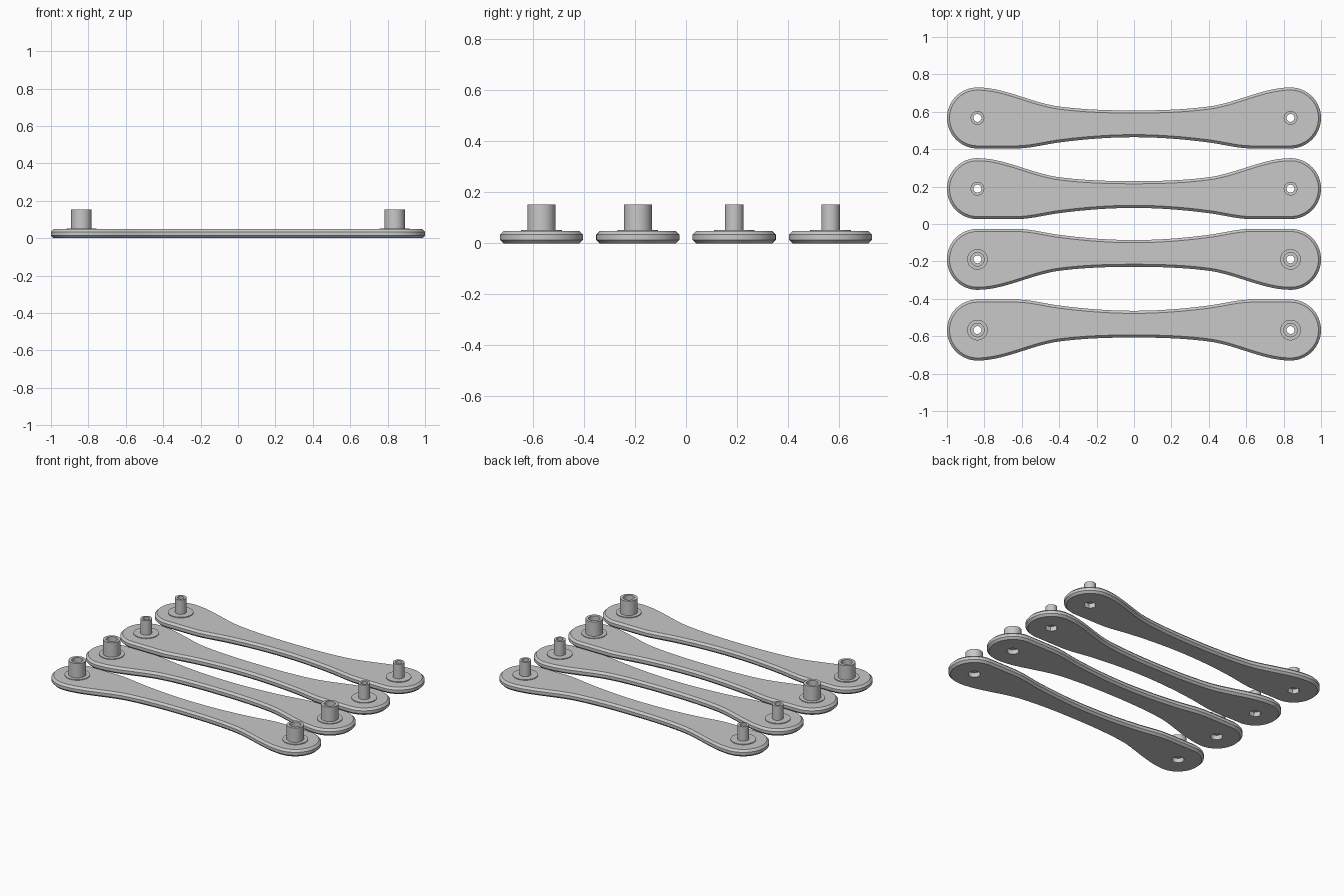
import bpy, bmesh, math
from mathutils import Vector

if "Cube" in bpy.data.objects:
    bpy.data.objects.remove(bpy.data.objects["Cube"])

R, END, TOP, CH = 0.163, 0.837, 0.048, 0.014   # end radius, hole x, plate top, chamfer
SEG = 48

grey = bpy.data.materials.new("plain grey")
grey.diffuse_color = (0.58, 0.58, 0.58, 1)
grey.use_nodes = True
grey.node_tree.nodes["Principled BSDF"].inputs["Base Color"].default_value = grey.diffuse_color


def hermite(a, b, ma, mb, n):
    """Curve from point a to point b with end slopes ma and mb."""
    h = b[0] - a[0]
    pts = []
    for i in range(n):
        t = i / n
        y = ((2*t**3 - 3*t**2 + 1)*a[1] + (t**3 - 2*t*t + t)*h*ma
             + (3*t*t - 2*t**3)*b[1] + (t**3 - t*t)*h*mb)
        pts.append((a[0] + h*t, y))
    return pts


def outline():
    """Bone-shaped outline, straighter on the lower side, counterclockwise."""
    half = hermite((0, -0.103), (0.40, -0.131), 0, -0.13, 10)
    half += hermite((0.40, -0.131), (0.63, -R), -0.13, 0, 10)
    half += [(0.63, -R)]
    for i in range(33):
        a = math.pi * (i / 32 - 0.5)
        half.append((END + R*math.cos(a), R*math.sin(a)))
    upper = hermite((0, 0.040), (0.40, 0.061), 0, 0.13, 10)
    upper += hermite((0.40, 0.061), (END, R), 0.13, 0, 14)
    half += upper[::-1]
    return half + [(-x, y) for x, y in half[-2:0:-1]]


def inset(pts, d):
    out = []
    for i, p in enumerate(pts):
        q, r = Vector(pts[i - 1]), Vector(pts[(i + 1) % len(pts)])
        t = (r - q).normalized()
        out.append((p[0] - t.y*d, p[1] + t.x*d))
    return out


def ring(bm, pts, z):
    vs = [bm.verts.new((x, y, z)) for x, y in pts]
    return vs, [bm.edges.new((vs[i - 1], vs[i])) for i in range(len(vs))]


def bridge(bm, a, b):
    for i in range(len(a)):
        bm.faces.new((a[i - 1], a[i], b[i], b[i - 1]))


def circle(cx, r, sides=0):
    """Round loop, or a polygon loop with the same point count."""
    pts = []
    for i in range(SEG):
        a = 2*math.pi*i/SEG
        k = r
        if sides:
            s = 2*math.pi/sides
            k = r*math.cos(s/2)/math.cos(a % s - s/2)
        pts.append((cx + k*math.cos(a), k*math.sin(a)))
    return pts


def post_profile(wide):
    """Radius, height pairs from the underside recess up to the washer foot."""
    if wide:
        return [(0.038, 0), (0.038, 0.032), (0.021, 0.032), (0.021, 0.06),
                (0.036, 0.06), (0.036, 0.153), (0.055, 0.153),
                (0.055, 0.053), (0.08, 0.053), (0.08, TOP)]
    return [(0.04, 0), (0.04, 0.032), (0.021, 0.032), (0.021, 0.153),
            (0.0365, 0.153), (0.0365, 0.053), (0.08, 0.053), (0.08, TOP)]


def link_plate(name, y, wide, flip):
    bm = bmesh.new()
    # chamfered rim
    out = outline()
    inner = inset(out, CH)
    rim = [ring(bm, p, z) for p, z in
           ((inner, 0), (out, CH), (out, TOP - CH), (inner, TOP))]
    for a, b in zip(rim, rim[1:]):
        bridge(bm, a[0], b[0])
    bottom, top = list(rim[0][1]), list(rim[-1][1])
    # hollow post with washer at each end; narrow posts have a hexagonal recess
    for cx in (-END, END):
        loops = [ring(bm, circle(cx, r, 6 if i < 2 and not wide else 0), z)
                 for i, (r, z) in enumerate(post_profile(wide))]
        for a, b in zip(loops, loops[1:]):
            bridge(bm, a[0], b[0])
        bottom += loops[0][1]
        top += loops[-1][1]
    # flat caps around the holes
    bmesh.ops.triangle_fill(bm, edges=bottom, use_beauty=True, normal=(0, 0, -1))
    bmesh.ops.triangle_fill(bm, edges=top, use_beauty=True, normal=(0, 0, 1))
    if flip:
        for v in bm.verts:
            v.co.y = -v.co.y
    bmesh.ops.recalc_face_normals(bm, faces=bm.faces)
    me = bpy.data.meshes.new(name)
    bm.to_mesh(me)
    bm.free()
    me.materials.append(grey)
    ob = bpy.data.objects.new(name, me)
    ob.location.y = y
    bpy.context.collection.objects.link(ob)
    bpy.ops.object.select_all(action='DESELECT')
    ob.select_set(True)
    bpy.context.view_layer.objects.active = ob
    bpy.ops.object.shade_smooth_by_angle(angle=math.radians(30))


# two plates with wide sockets in front, two with narrow pegs behind
link_plate("socket_plate_front", -0.567, True, True)
link_plate("socket_plate_back", -0.189, True, True)
link_plate("peg_plate_front", 0.189, False, False)
link_plate("peg_plate_back", 0.567, False, False)
